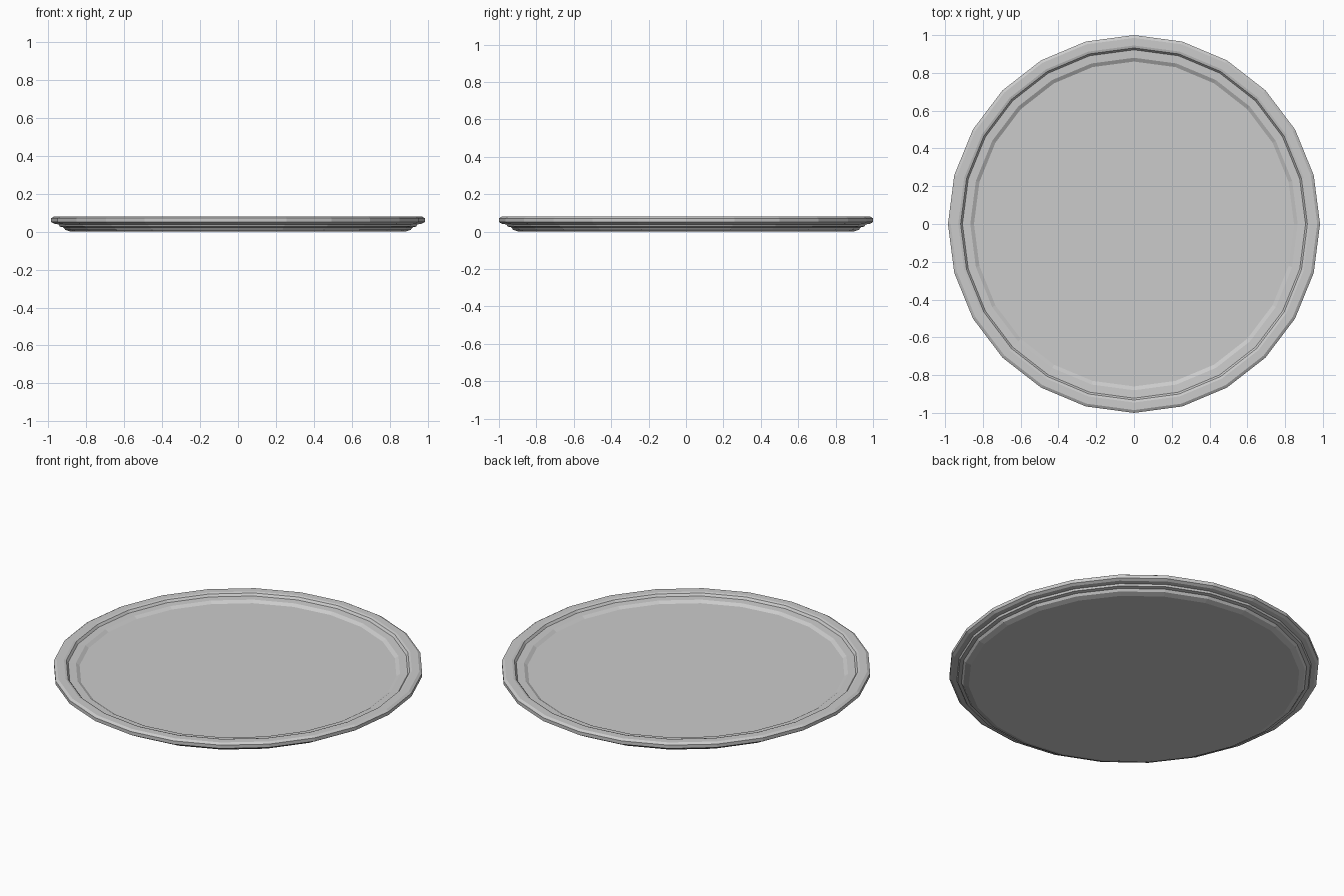
import bpy, bmesh
from math import sin, cos, pi

if "Cube" in bpy.data.objects:
    bpy.data.objects.remove(bpy.data.objects["Cube"])

SIDES = 24
X_SCALE = 0.985  # the rim is very slightly narrower in x

# Closed cross-section (radius, height): underside, rolled rim, inner step, floor
PROFILE = [
    (0.895, 0.002), (0.925, 0.012), (0.935, 0.025), (0.955, 0.029),
    (0.960, 0.040), (0.985, 0.044), (1.000, 0.053), (1.000, 0.073),
    (0.985, 0.082), (0.945, 0.082), (0.932, 0.078), (0.922, 0.065),
    (0.880, 0.063), (0.860, 0.051),
]


def lathe(name, profile, sides):
    """Spin a profile round z and cap both ends with flat discs."""
    bm = bmesh.new()
    rings = []
    for r, z in profile:
        rings.append([bm.verts.new((r * cos(2 * pi * i / sides) * X_SCALE,
                                    r * sin(2 * pi * i / sides), z))
                      for i in range(sides)])
    for low, high in zip(rings, rings[1:]):
        for i in range(sides):
            j = (i + 1) % sides
            bm.faces.new((low[i], low[j], high[j], high[i]))
    bm.faces.new(rings[0][::-1])
    bm.faces.new(rings[-1])
    bmesh.ops.translate(bm, verts=bm.verts, vec=(0, 0, -profile[0][1]))
    bmesh.ops.recalc_face_normals(bm, faces=bm.faces)
    mesh = bpy.data.meshes.new(name)
    bm.to_mesh(mesh)
    bm.free()
    obj = bpy.data.objects.new(name, mesh)
    bpy.context.collection.objects.link(obj)
    return obj


# Round shallow tray with stepped rim
lathe("round_tray", PROFILE, SIDES)
